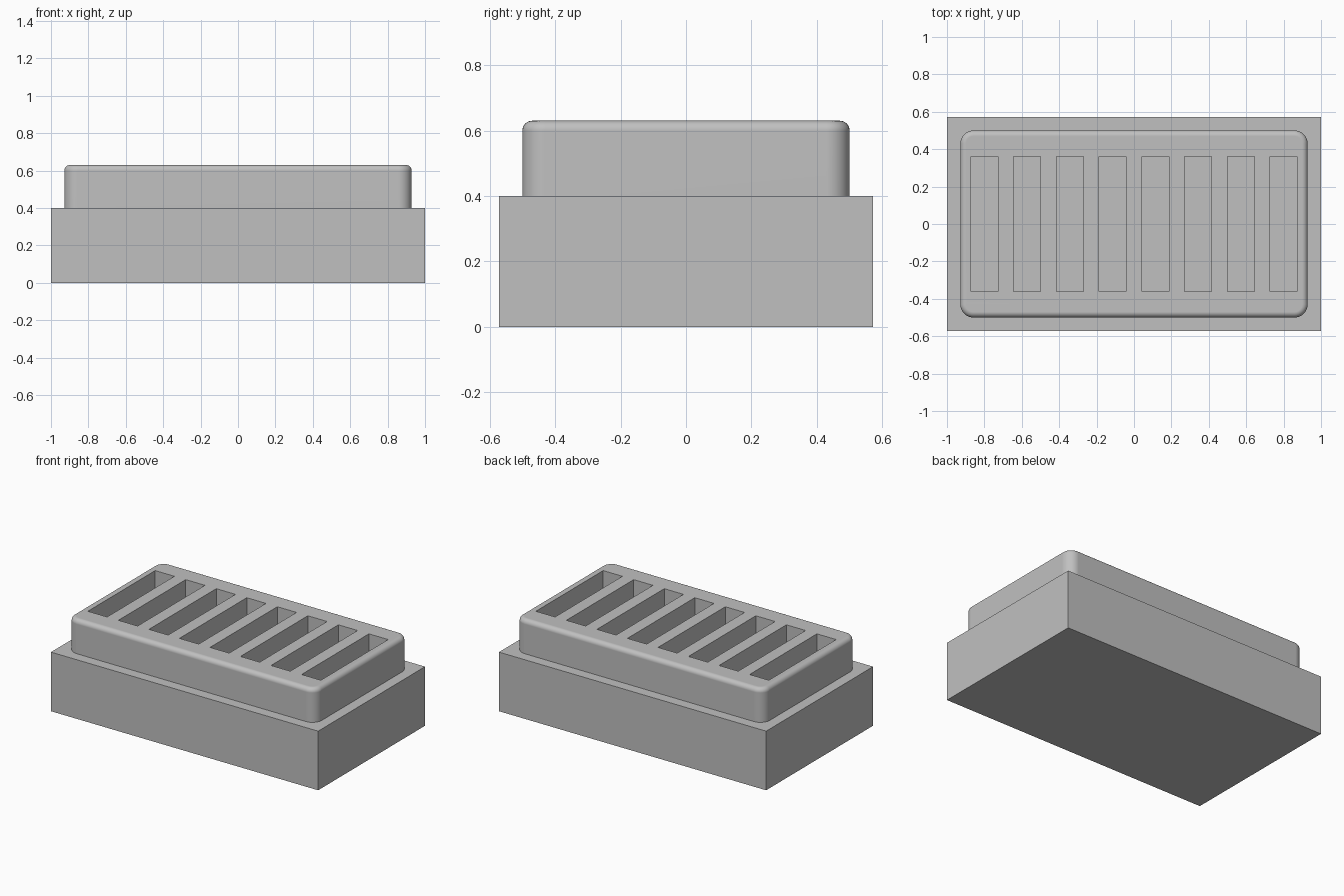
import bpy
import bmesh
import math
from mathutils import Matrix

default = bpy.data.objects.get("Cube")
if default:
    bpy.data.objects.remove(default, do_unlink=True)

BASE_TOP = 0.40
TRAY_TOP = 0.63
SLOTS = 8
SLOT_PITCH = 1.6 / (SLOTS - 1)

grey = bpy.data.materials.new("plain grey")
grey.use_nodes = True
colour = (0.53, 0.53, 0.53, 1.0)
grey.diffuse_color = colour
grey.node_tree.nodes["Principled BSDF"].inputs["Base Color"].default_value = colour


def add_box(bm, size_x, size_y, z0, z1, x=0.0):
    place = Matrix.Translation((x, 0, (z0 + z1) / 2))
    scale = Matrix.Diagonal((size_x, size_y, z1 - z0, 1))
    bmesh.ops.create_cube(bm, size=1, matrix=place @ scale)


def make_object(name, bm):
    mesh = bpy.data.meshes.new(name)
    bm.to_mesh(mesh)
    bm.free()
    mesh.materials.append(grey)
    obj = bpy.data.objects.new(name, mesh)
    bpy.context.collection.objects.link(obj)
    return obj


def round_edges(bm, edges, radius):
    bmesh.ops.bevel(bm, geom=edges, offset=radius, segments=8,
                    profile=0.5, affect='EDGES')


# Plain rectangular base block
bm = bmesh.new()
add_box(bm, 2.0, 1.143, 0, BASE_TOP)
make_object("base_block", bm)

# Raised tray: rounded corners, then a small round along the top rim
bm = bmesh.new()
add_box(bm, 1.857, 1.0, BASE_TOP, TRAY_TOP)
round_edges(bm, [e for e in bm.edges
                 if abs(e.verts[0].co.z - e.verts[1].co.z) > 0.1], 0.07)
round_edges(bm, [e for e in bm.edges
                 if all(v.co.z > TRAY_TOP - 0.001 for v in e.verts)], 0.03)
tray = make_object("slotted_tray", bm)

# Row of slots cut down through the tray
bm = bmesh.new()
for i in range(SLOTS):
    add_box(bm, 0.144, 0.72, BASE_TOP - 0.1, TRAY_TOP + 0.1,
            x=-0.8 + i * SLOT_PITCH)
cutter = make_object("slot_cutter", bm)
cutter.hide_render = True

cut = tray.modifiers.new("slots", 'BOOLEAN')
cut.operation = 'DIFFERENCE'
cut.solver = 'EXACT'
cut.object = cutter

bpy.ops.object.select_all(action='DESELECT')
tray.select_set(True)
bpy.context.view_layer.objects.active = tray
bpy.ops.object.modifier_apply(modifier=cut.name)
bpy.data.objects.remove(cutter, do_unlink=True)

# Smooth rounds with flat broad faces
bpy.ops.object.shade_smooth_by_angle(angle=math.radians(30))
flat = tray.modifiers.new("flat_faces", 'WEIGHTED_NORMAL')
flat.keep_sharp = True
